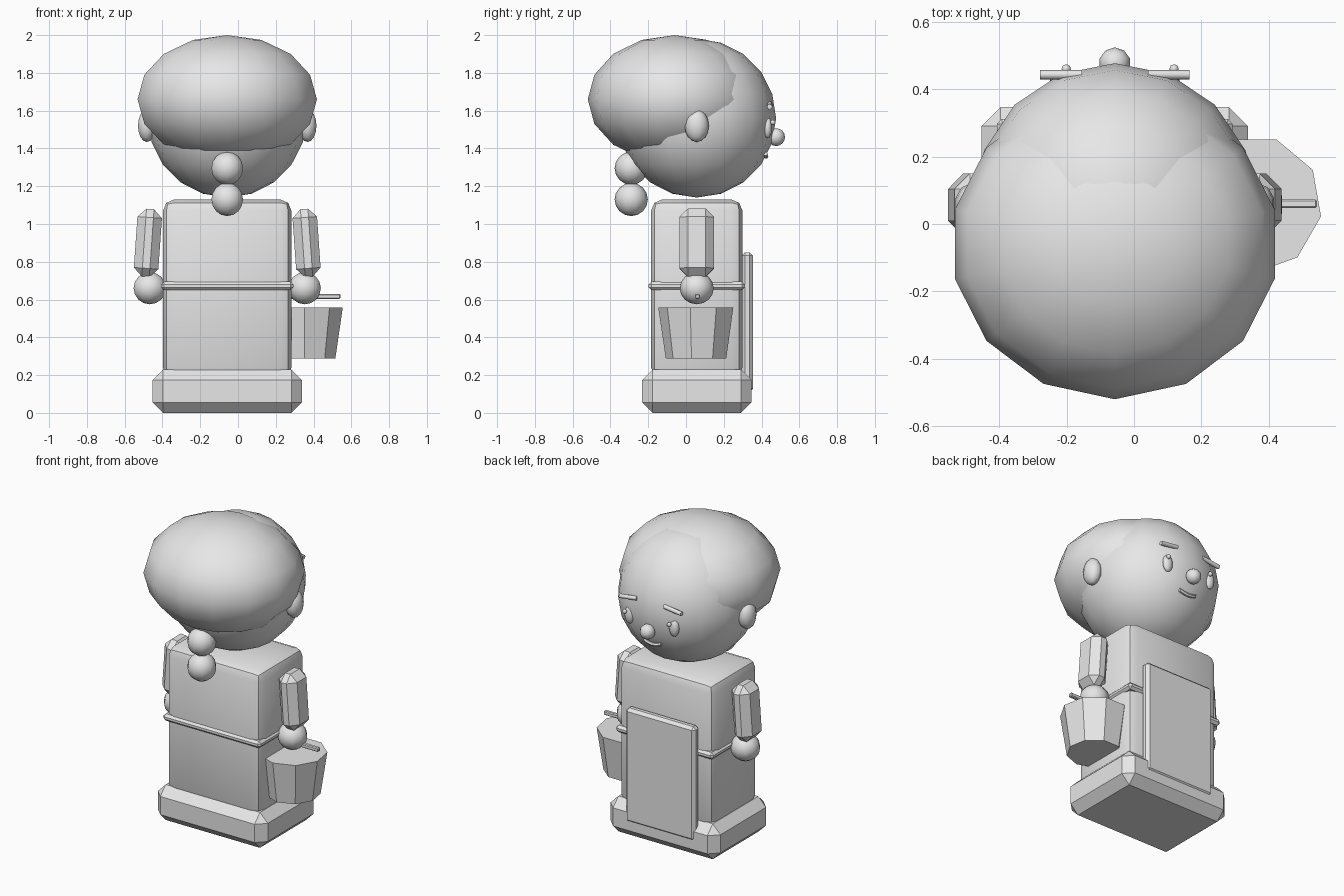
import bpy, bmesh, math
from mathutils import Matrix, Vector

if "Cube" in bpy.data.objects:
    bpy.data.objects.remove(bpy.data.objects["Cube"])

CX, CY = -0.057, 0.057          # axis of the figure

grey = bpy.data.materials.new("plain_grey")
grey.diffuse_color = (0.8, 0.8, 0.8, 1)
grey.use_nodes = True
grey.node_tree.nodes["Principled BSDF"].inputs["Base Color"].default_value = grey.diffuse_color


def finish(name, bm, smooth=None):
    """Turn a bmesh into a named object, smooth below the given angle."""
    bmesh.ops.recalc_face_normals(bm, faces=bm.faces)
    me = bpy.data.meshes.new(name)
    bm.to_mesh(me)
    bm.free()
    me.materials.append(grey)
    ob = bpy.data.objects.new(name, me)
    bpy.context.collection.objects.link(ob)
    if smooth:
        bpy.ops.object.select_all(action='DESELECT')
        ob.select_set(True)
        bpy.context.view_layer.objects.active = ob
        bpy.ops.object.shade_smooth_by_angle(angle=math.radians(smooth))
    return ob


def ball(name, loc, radii, seg=12, rings=8):
    bm = bmesh.new()
    bmesh.ops.create_uvsphere(bm, u_segments=seg, v_segments=rings, radius=1)
    bmesh.ops.scale(bm, vec=radii, verts=bm.verts)
    bmesh.ops.translate(bm, vec=loc, verts=bm.verts)
    return finish(name, bm, 60)


def box(name, loc, size, bevel, segments=1, tilt=0, smooth=None):
    """Bevelled box, tilted about the y axis."""
    bm = bmesh.new()
    bmesh.ops.create_cube(bm, size=1)
    bmesh.ops.scale(bm, vec=size, verts=bm.verts)
    if bevel:
        bmesh.ops.bevel(bm, geom=bm.edges[:], offset=bevel, segments=segments,
                        profile=0.5, affect='EDGES')
    bm.transform(Matrix.Translation(loc) @ Matrix.Rotation(math.radians(tilt), 4, 'Y'))
    return finish(name, bm, smooth)


def tube(name, points, radius, sides=8):
    """Closed tube running mostly along x."""
    bm = bmesh.new()
    rings = []
    for p in points:
        rings.append([bm.verts.new(Vector(p) + radius * Vector(
            (0, math.cos(2 * math.pi * k / sides), math.sin(2 * math.pi * k / sides))))
            for k in range(sides)])
    for a, b in zip(rings, rings[1:]):
        for k in range(sides):
            n = (k + 1) % sides
            bm.faces.new((a[k], a[n], b[n], b[k]))
    bm.faces.new(rings[0])
    bm.faces.new(rings[-1])
    return finish(name, bm, 50)


# base, body, belt and the panel on the face side
box("base", (CX, CY, 0.115), (0.79, 0.58, 0.23), 0.056)
box("body", (CX, CY, 0.655), (0.68, 0.484, 0.95), 0.06, 2, smooth=30)
box("belt", (CX, CY, 0.672), (0.70, 0.51, 0.045), 0.015)
box("apron", (CX, 0.325, 0.48), (0.50, 0.06, 0.74), 0.018)

# head, hair and the two stacked hair knots
ball("head", (CX, CY, 1.56), (0.42, 0.42, 0.42), 16, 10)
ball("hair", (CX, -0.06, 1.66), (0.487, 0.46, 0.34), 14, 8)
ball("upper_knot", (CX, -0.29, 1.295), (0.088,) * 3, 10, 8)
ball("lower_knot", (CX, -0.29, 1.13), (0.088,) * 3, 10, 8)

# paired parts
for side, s in (("left", -1), ("right", 1)):
    ball(side + "_ear", (CX + s * 0.425, CY, 1.52), (0.05, 0.064, 0.086), 10, 8)
    box(side + "_arm", (CX + s * 0.42, CY, 0.90), (0.13, 0.185, 0.36), 0.045, tilt=-s * 4)
    ball(side + "_hand", (CX + s * 0.41, CY, 0.66), (0.09, 0.09, 0.085), 10, 8)
    ex = CX + s * 0.16
    ball(side + "_eye", (ex, 0.432, 1.51), (0.034, 0.024, 0.056), 10, 8)
    ball(side + "_eye_glint", (ex + 0.016, 0.46, 1.538), (0.014,) * 3, 8, 6)
    tube(side + "_brow", [(ex - s * 0.062, 0.443, 1.637), (ex + s * 0.062, 0.443, 1.621)], 0.014)

# nose and mouth
ball("nose", (CX, 0.477, 1.46), (0.047,) * 3, 10, 8)
tube("mouth", [(CX + t * 0.06, 0.424 - 0.004 * t * t, 1.358 + 0.014 * t * t)
               for t in (-1, -0.5, 0, 0.5, 1)], 0.012, 6)

# nine sided bucket and its bar handle
bm = bmesh.new()
bmesh.ops.create_cone(bm, cap_ends=True, segments=9, radius1=0.165, radius2=0.205, depth=0.27)
bm.transform(Matrix.Translation((0.353, 0.058, 0.424)) @ Matrix.Rotation(math.pi, 4, 'Z'))
finish("bucket", bm)
box("bucket_handle", (0.353, 0.06, 0.617), (0.38, 0.026, 0.026), 0.005)
